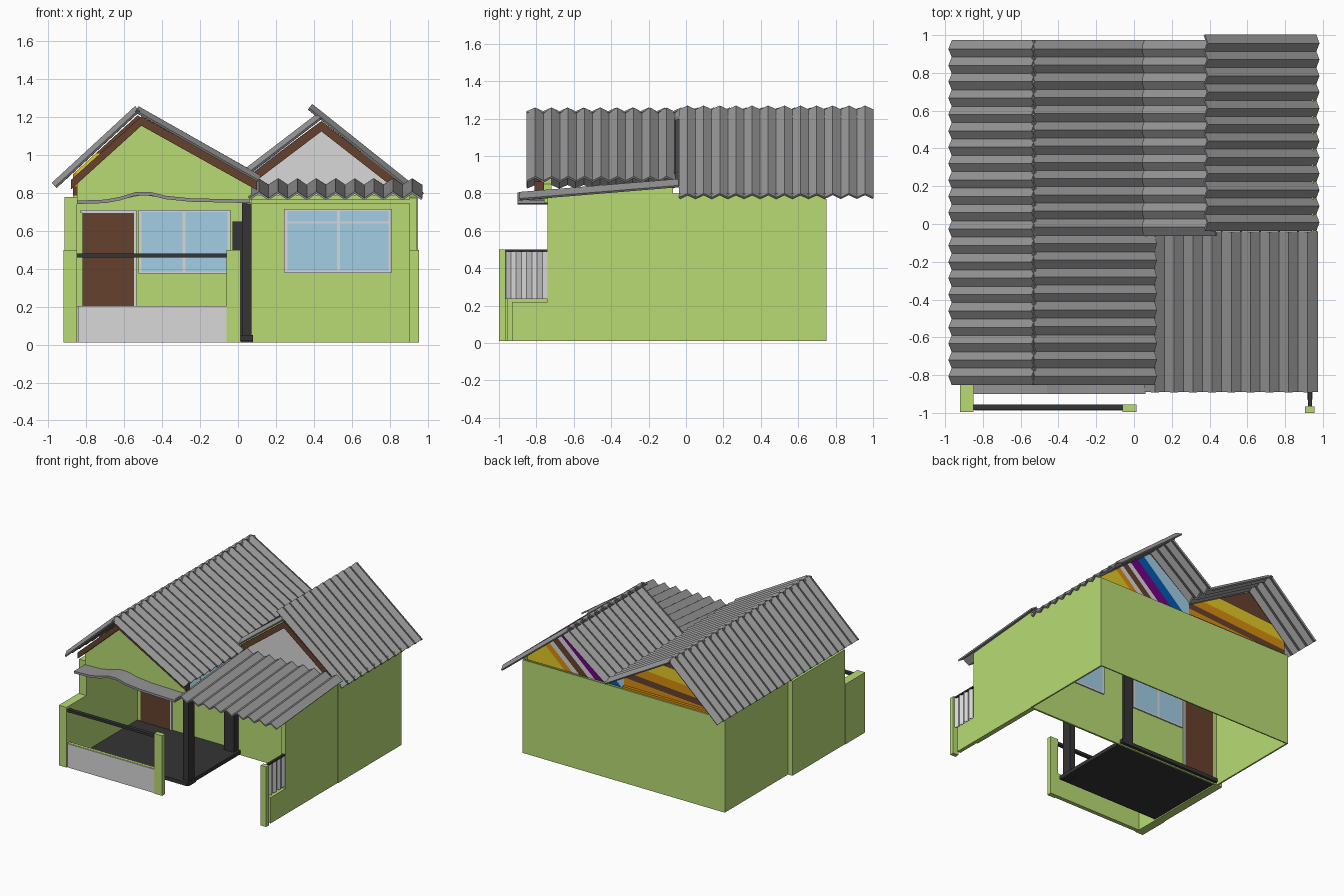
import bpy, bmesh
from mathutils import Vector as V

if "Cube" in bpy.data.objects:
    bpy.data.objects.remove(bpy.data.objects["Cube"])

def mat(name, r, g, b):
    m = bpy.data.materials.new(name)
    m.diffuse_color = (r, g, b, 1)
    m.use_nodes = True
    m.node_tree.nodes["Principled BSDF"].inputs["Base Color"].default_value = m.diffuse_color
    return m

GREEN = mat("wall_green", .48, .71, .175)
ROOF = mat("roof_grey", .30, .30, .30)
DARK = mat("dark_grey", .035, .035, .035)
BROWN = mat("wood_brown", .13, .053, .027)
PALE = mat("pale_grey", .69, .69, .69)
GLASS = mat("glass_blue", .36, .61, .77)
ORANGE = mat("orange", .68, .27, .005)
YELLOW = mat("yellow", .78, .58, .02)
PURPLE = mat("purple", .17, .0, .24)
BLUE = mat("deep_blue", .0, .10, .42)

def make(name, verts, faces, m):
    me = bpy.data.meshes.new(name)
    bm = bmesh.new()
    vs = [bm.verts.new(v) for v in verts]
    for f in faces:
        bm.faces.new([vs[i] for i in f])
    bmesh.ops.recalc_face_normals(bm, faces=bm.faces[:])
    bm.to_mesh(me)
    bm.free()
    me.materials.append(m)
    ob = bpy.data.objects.new(name, me)
    bpy.context.collection.objects.link(ob)
    return ob

def prism(name, pts, lo, hi, m, axis='y'):
    """Extrude a 2D outline: (x,z) along y, or (y,z) along x."""
    n = len(pts)
    f = (lambda p, t: (p[0], t, p[1])) if axis == 'y' else (lambda p, t: (t, p[0], p[1]))
    verts = [f(p, lo) for p in pts] + [f(p, hi) for p in pts]
    faces = [list(range(n)), list(range(2 * n - 1, n - 1, -1))]
    faces += [[i, (i + 1) % n, n + (i + 1) % n, n + i] for i in range(n)]
    return make(name, verts, faces, m)

def box(name, x0, x1, y0, y1, z0, z1, m):
    return prism(name, [(x0, z0), (x1, z0), (x1, z1), (x0, z1)], y0, y1, m)

def corrugated(name, a, b, c, periods, amp, m, thick=.012):
    """Zigzag sheet: straight from a to b, folded from a towards c."""
    a, b, c = V(a), V(b), V(c)
    n = (b - a).cross(c - a).normalized()
    if n.z < 0:
        n = -n
    k = periods * 2
    verts, faces = [], []
    for i in range(k + 1):
        off = (c - a) * (i / k) + n * (amp if i % 2 else -amp)
        verts += [a + off, b + off]
        if i:
            faces.append([2 * i - 2, 2 * i - 1, 2 * i + 1, 2 * i])
    ob = make(name, verts, faces, m)
    s = ob.modifiers.new("thickness", 'SOLIDIFY')
    s.thickness = thick
    s.offset = 0
    return ob

def chevron(name, left, peak, right, depth, y0, y1, m):
    """Pair of rafters as one bent board."""
    low = [(p[0], p[1] - depth) for p in (right, peak, left)]
    return prism(name, [left, peak, right] + low, y0, y1, m)

def striped(name, pts, y0, y1, nx, nz, cuts, mats):
    """Gable panel cut into bands where nx*x + nz*z passes each cut value."""
    ob = prism(name, pts, y0, y1, mats[0])
    for m in mats[1:]:
        ob.data.materials.append(m)
    bm = bmesh.new()
    bm.from_mesh(ob.data)
    d = V((nx, 0, nz))
    for c in cuts:
        bmesh.ops.bisect_plane(bm, geom=bm.verts[:] + bm.edges[:] + bm.faces[:],
                               plane_co=d * (c / d.length_squared), plane_no=d)
    for f in bm.faces:
        v = d.dot(f.calc_center_median())
        f.material_index = sum(v > c for c in cuts)
    bm.to_mesh(ob.data)
    bm.free()

# House walls (open underneath)
box("back_wall", -.875, .95, .74, .75, .01, .77, GREEN)
box("front_wall", -.87, .93, -.08, -.065, .01, .79, GREEN)
box("left_rear_wall", -.875, -.862, -.07, .745, .01, .78, GREEN)
box("right_rear_wall", .937, .95, -.07, .745, .01, .80, GREEN)
box("left_front_wall", -.915, -.85, -.74, -.065, .01, .78, GREEN)
prism("right_front_wall", [(-.74, .01), (-.07, .01), (-.07, .835), (-.74, .775)],
      .905, .945, GREEN, 'x')

# Front gable fills and brown barge boards
prism("left_gable", [(-.85, .75), (-.85, .86), (-.5, 1.17), (.07, .85), (.07, .75),
                     (-.3, .76), (-.5, .79), (-.65, .76)], -.76, -.72, GREEN)
chevron("left_barge_board", (-.88, .87), (-.51, 1.205), (.10, .865), .05, -.81, -.76, BROWN)
prism("right_gable", [(.07, .78), (.88, .78), (.88, .81), (.45, 1.15), (.07, .87)], -.015, 0, PALE)
chevron("right_barge_board", (.05, .885), (.44, 1.18), (.87, .845), .055, -.035, -.01, BROWN)

# Striped panels in the back gables
striped("right_back_gable", [(.06, .76), (.93, .76), (.93, .80), (.44, 1.18), (.06, .90)],
        .70, .712, 1, -1.12, [-.77, -.655, -.53, -.47, -.39, -.33, -.26],
        [GLASS, BLUE, PURPLE, PALE, BROWN, PALE, ORANGE, YELLOW])
striped("left_back_gable", [(-.87, .76), (.06, .76), (.06, .88), (-.53, 1.21), (-.87, .90)],
        .70, .712, -.07, 1, [.845, .895, .965, 1.06], [ORANGE, BROWN, ORANGE, YELLOW, BROWN])
box("wall_plate", -.86, .06, .712, .735, .755, .785, ORANGE)

# Corrugated roofs
corrugated("left_roof_outer", (-.97, -.85, .84), (-.53, -.85, 1.245), (-.97, .97, .84), 21, .013, ROOF)
corrugated("left_roof_inner", (.112, -.85, .875), (-.535, -.85, 1.242), (.112, -.06, .875), 9, .013, ROOF)
corrugated("left_roof_inner_rear", (.06, -.06, .905), (-.535, -.06, 1.242), (.06, .97, .905), 12, .013, ROOF)
corrugated("right_roof_inner", (.05, -.06, .915), (.43, -.06, 1.205), (.05, .97, .915), 12, .013, ROOF)
corrugated("right_roof_outer", (.97, -.035, .785), (.38, -.035, 1.255), (.97, 1.0, .785), 12, .013, ROOF)
corrugated("carport_roof", (.06, -.89, .785), (.06, -.04, .855), (.97, -.89, .785), 9, .017, ROOF)

# Curved porch canopy
top = [(-.85, .76), (-.70, .765), (-.62, .78), (-.54, .805), (-.46, .805),
       (-.38, .785), (-.25, .772), (.06, .765)]
prism("porch_canopy", top + [(x, z - .018) for x, z in reversed(top)], -.90, -.74, ROOF)
box("carport_beam", .05, .91, -.74, -.72, .745, .765, GREEN)

# Porch floor and columns
box("porch_floor", -.85, .08, -.77, -.04, .02, .05, DARK)
box("front_column", .02, .07, -.74, -.66, .02, .765, DARK)
box("front_column_base", .015, .078, -.74, -.65, .01, .045, DARK)
box("rear_column", -.03, .06, -.14, -.045, .02, .65, DARK)

# Front fence: low wall, panel, posts and handrail
box("fence_left_wall", -.92, -.85, -.995, -.74, .01, .50, GREEN)
box("fence_low_wall", -.86, -.04, -.98, -.955, .01, .205, GREEN)
box("fence_panel", -.845, -.06, -.988, -.98, .01, .203, PALE)
box("fence_post", -.06, .012, -.995, -.955, .01, .50, GREEN)
box("handrail", -.86, -.05, -.985, -.955, .46, .48, DARK)

# Right side fence
box("side_post", .905, .955, -1.0, -.965, .01, .50, GREEN)
box("side_low_wall", .915, .945, -.93, -.74, .01, .22, GREEN)
corrugated("side_gate_panel", (.932, -.965, .235), (.932, -.965, .488), (.932, -.74, .235), 4, .007, PALE, .006)
box("side_rail", .922, .942, -.965, -.74, .487, .50, DARK)

# Door and windows on both faces of the front wall
for side, y0, y1 in (("outer", -.088, -.08), ("inner", -.065, -.058)):
    e0, e1 = y0 - .003, y1 + .003
    box(side + "_door", -.82, -.55, y0, y1, .05, .695, BROWN)
    box(side + "_door_frame", -.55, -.535, e0, e1, .05, .71, PALE)
    box(side + "_door_head", -.83, -.535, e0, e1, .695, .71, PALE)
    for tag, x0, x1, z0, z1, mid in (("porch", -.525, -.04, .375, .71, -.285),
                                     ("carport", .245, .81, .38, .715, .53)):
        n = side + "_" + tag + "_window"
        box(n + "_glass", x0, x1, y0, y1, z0, z1, GLASS)
        for j, x in enumerate((x0 + .007, mid, x1 - .007)):
            box("%s_bar_%d" % (n, j), x - .008, x + .008, e0, e1, z0, z1, PALE)
        bars = [z0 + .005, z1 - .005] + ([.645] if tag == "carport" else [])
        for j, z in enumerate(bars):
            box("%s_rail_%d" % (n, j), x0, x1, e0, e1, z - .006, z + .006, PALE)
